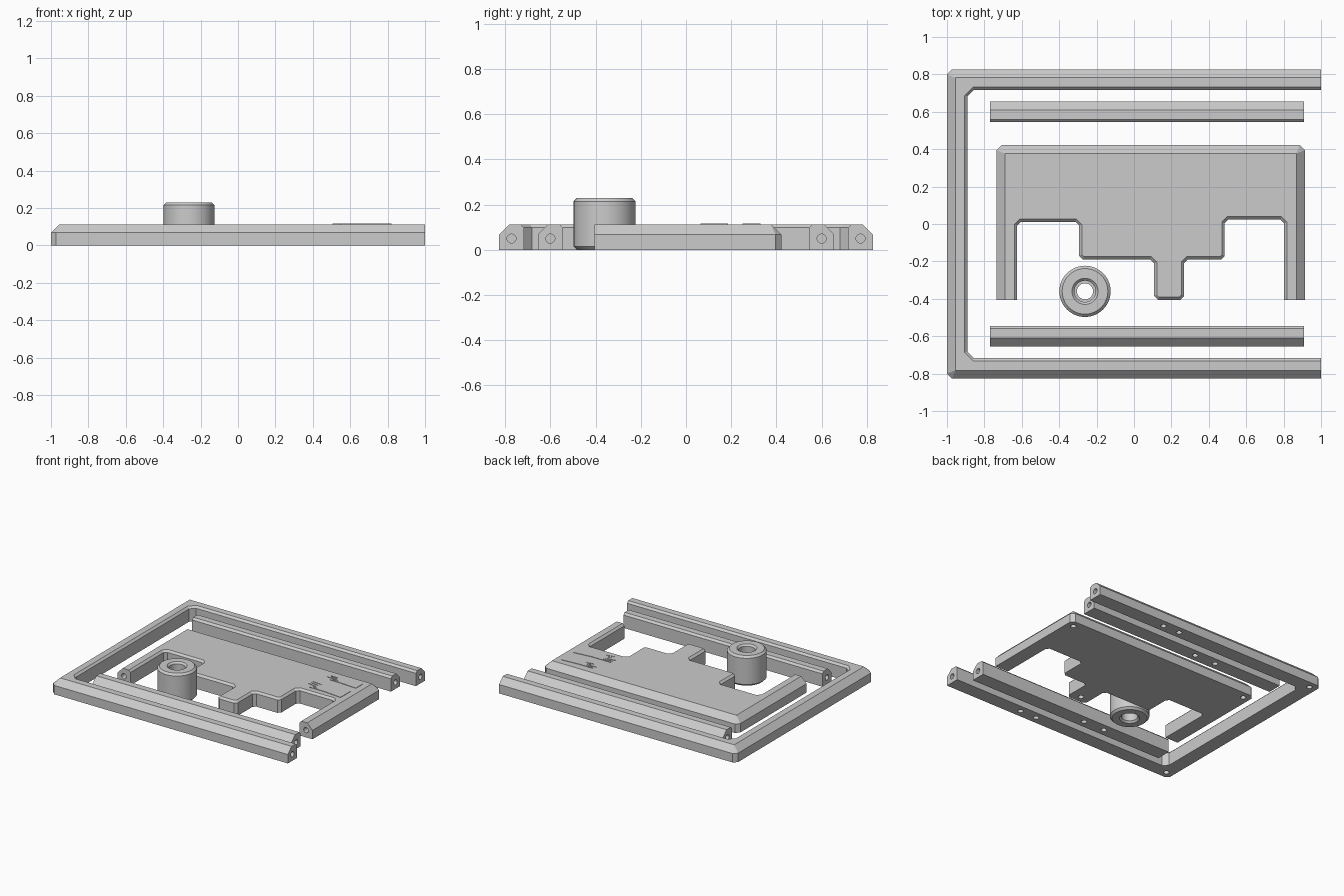
import bpy, bmesh, math, random
from mathutils import Matrix, Vector

cube = bpy.data.objects.get("Cube")
if cube:
    bpy.data.objects.remove(cube)

H = 0.113        # thickness of all flat parts
BAR = 0.11       # width of the bars
WIDE, SMALL = 0.045, 0.015
HOLE_R = 0.02

grey = bpy.data.materials.new("grey plastic")
grey.use_nodes = True
grey.diffuse_color = (0.6, 0.6, 0.6, 1)
grey.node_tree.nodes["Principled BSDF"].inputs["Base Color"].default_value = (0.6, 0.6, 0.6, 1)


def finish(name, bm):
    bmesh.ops.recalc_face_normals(bm, faces=bm.faces)
    mesh = bpy.data.meshes.new(name)
    bm.to_mesh(mesh)
    bm.free()
    mesh.materials.append(grey)
    obj = bpy.data.objects.new(name, mesh)
    bpy.context.collection.objects.link(obj)
    return obj


def add_prism(bm, outline, z0, z1):
    """Extrude an outline; return its top edges in outline order."""
    low = [bm.verts.new((x, y, z0)) for x, y in outline]
    top = [bm.verts.new((x, y, z1)) for x, y in outline]
    bm.faces.new(low[::-1])
    bm.faces.new(top)
    n = len(outline)
    for i in range(n):
        j = (i + 1) % n
        bm.faces.new((low[i], low[j], top[j], top[i]))
    return [bm.edges.get((top[i], top[(i + 1) % n])) for i in range(n)]


def chamfered(name, corners):
    """Corners are (x, y, corner cut, chamfer of the next edge)."""
    pts, widths = [], []
    n = len(corners)
    for i, (x, y, cut, width) in enumerate(corners):
        p = Vector((x, y))
        if cut:
            before = (Vector(corners[i - 1][:2]) - p).normalized()
            after = (Vector(corners[(i + 1) % n][:2]) - p).normalized()
            pts += [p + before * cut, p + after * cut]
            widths += [width, width]
        else:
            pts.append(p)
            widths.append(width)
    bm = bmesh.new()
    edges = add_prism(bm, pts, 0, H)
    for size in (WIDE, SMALL):
        chosen = [e for e, w in zip(edges, widths) if w == size and e.is_valid]
        bmesh.ops.bevel(bm, geom=chosen, offset=size, offset_type='OFFSET',
                        segments=1, affect='EDGES', clamp_overlap=False)
    return finish(name, bm)


def drill(obj, holes):
    """Holes are (centre of mouth, inward direction, depth)."""
    bm = bmesh.new()
    for mouth, direction, depth in holes:
        d = Vector(direction)
        rot = d.to_track_quat('Z', 'Y').to_matrix().to_4x4()
        mid = Vector(mouth) + d * (depth - 0.02) / 2
        bmesh.ops.create_cone(bm, cap_ends=True, segments=20, radius1=HOLE_R, radius2=HOLE_R,
                              depth=depth + 0.02, matrix=Matrix.Translation(mid) @ rot)
    cutter = finish("hole_cutter", bm)
    cutter.hide_render = True
    mod = obj.modifiers.new("holes", 'BOOLEAN')
    mod.operation, mod.solver, mod.object = 'DIFFERENCE', 'EXACT', cutter
    bpy.context.view_layer.objects.active = obj
    bpy.ops.object.modifier_apply(modifier=mod.name)
    bpy.data.objects.remove(cutter)


UP, ZH = (0, 0, 1), 0.055

# Three-sided outer frame
Y = 0.827
frame = chamfered("outer_frame", [
    (1, Y, 0, WIDE), (-1, Y, 0.027, WIDE), (-1, -Y, 0.027, WIDE), (1, -Y, 0, 0),
    (1, BAR - Y, 0, SMALL), (BAR - 1, BAR - Y, 0.035, SMALL),
    (BAR - 1, Y - BAR, 0.035, SMALL), (1, Y - BAR, 0, 0)])
holes = []
for s in (1, -1):
    y = s * (Y - BAR / 2)
    holes.append(((1, y, ZH - 0.005), (-1, 0, 0), 0.1))
    holes += [((x, y, 0), UP, 0.07) for x in (-0.94, 0.24, 0.38)]
drill(frame, holes)

# Two loose rails, mirrored front to back
for s, name in ((1, "back_rail"), (-1, "front_rail")):
    out, inn = s * 0.655, s * 0.545
    rail = chamfered(name, [(0.91, out, 0, WIDE), (-0.77, out, 0, 0),
                            (-0.77, inn, 0, SMALL), (0.91, inn, 0, 0)])
    y = s * 0.6
    drill(rail, [((0.91, y, 0.05), (-1, 0, 0), 0.1), ((-0.77, y, 0.05), (1, 0, 0), 0.1),
                 ((-0.05, y, 0), UP, 0.07), ((-0.23, y, 0), UP, 0.07)])

# Notched plate with two arms and a tab
L, R, F, B = -0.735, 0.913, -0.405, 0.422
C = 0.02
steps = [(R - BAR, 0.024), (0.485, 0.024), (0.485, -0.19), (0.268, -0.19), (0.268, F),
         (0.107, F), (0.107, -0.19), (-0.294, -0.19), (-0.294, 0.012), (L + BAR, 0.012)]
plate = chamfered("notched_plate",
                  [(L + BAR, F, 0, 0), (L, F, 0, WIDE), (L, B, 0.027, WIDE),
                   (R, B, 0.027, WIDE), (R, F, 0, 0), (R - BAR, F, 0, SMALL)]
                  + [(x, y, C, SMALL) for x, y in steps])
arms = (L + BAR / 2, R - BAR / 2)
drill(plate, [((x, F, ZH), (0, 1, 0), 0.1) for x in arms]
      + [((x, B - 0.055, 0), UP, 0.07) for x in arms] + [((0.187, -0.35, 0), UP, 0.07)])

# Thin ragged brush marks on the plate
random.seed(4)
for name, y, half, left in (("back_brush_mark", 0.29, 0.04, 0.55),
                            ("front_brush_mark", 0.125, 0.06, 0.5)):
    outline = [(0.82, y - half), (0.82, y + half), (0.68, y + half * 0.75)]
    teeth = 5
    for i in range(teeth):
        yy = y + half * 0.75 * (1 - 2 * i / (teeth - 1))
        outline.append((left + random.uniform(0, 0.06), yy))
        if i < teeth - 1:
            outline.append((left + random.uniform(0.08, 0.12), yy - half * 0.19))
    outline.append((0.68, y - half * 0.75))
    bm = bmesh.new()
    add_prism(bm, outline, H - 0.002, H + 0.003)
    finish(name, bm)

# Round bushing, lathed, with a stepped bore
profile = [(0.122, 0), (0.137, 0.015), (0.137, 0.215), (0.122, 0.23), (0.07, 0.23),
           (0.057, 0.217), (0.057, 0.14), (0.043, 0.14), (0.043, 0.09), (0.057, 0.09),
           (0.057, 0.013), (0.07, 0)]
bm = bmesh.new()
sides = 48
rings = [[bm.verts.new((r * math.cos(a), r * math.sin(a), z)) for r, z in profile]
         for a in (2 * math.pi * k / sides for k in range(sides))]
for k in range(sides):
    a, b = rings[k - 1], rings[k]
    for i in range(len(profile)):
        bm.faces.new((a[i - 1], b[i - 1], b[i], a[i]))
bushing = finish("bushing", bm)
bushing.location = (-0.262, -0.36, 0)
bpy.ops.object.select_all(action='DESELECT')
bushing.select_set(True)
bpy.context.view_layer.objects.active = bushing
bpy.ops.object.shade_smooth_by_angle(angle=math.radians(30))
